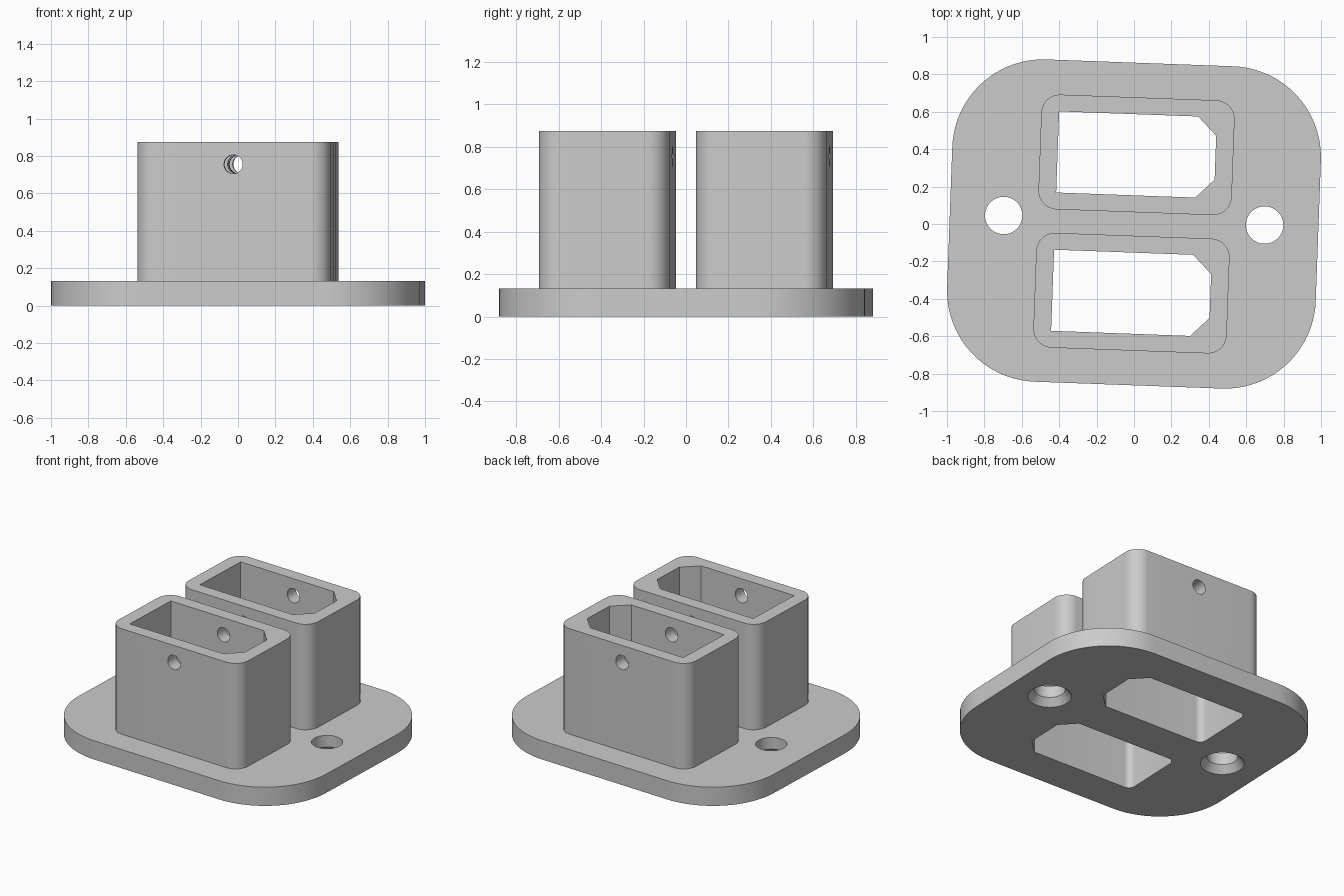
import bpy, bmesh, math
from mathutils import Matrix

cube = bpy.data.objects.get("Cube")
if cube:
    bpy.data.objects.remove(cube, do_unlink=True)

TURN = math.radians(-2.1)
PLATE_TOP, TOWER_TOP, STEP = 0.132, 0.875, 0.45
TOWER_Y = 0.37

grey = bpy.data.materials.new("light grey plastic")
grey.use_nodes = True
colour = (0.6, 0.6, 0.6, 1)
grey.diffuse_color = colour
grey.node_tree.nodes["Principled BSDF"].inputs["Base Color"].default_value = colour


def rounded(hx, hy, r, cy=0, seg=14):
    """Rounded rectangle outline, counter-clockwise."""
    pts = []
    corners = [(1, 1), (-1, 1), (-1, -1), (1, -1)]
    for q, (sx, sy) in enumerate(corners):
        for i in range(seg + 1):
            a = (q + i / seg) * math.pi / 2
            pts.append((sx * (hx - r) + r * math.cos(a),
                        cy + sy * (hy - r) + r * math.sin(a)))
    return pts


def socket(hx, hy, chamfer, cy, r=0, seg=6):
    """Rectangle with both +x corners chamfered, -x corners optionally rounded."""
    pts = [(hx, cy - hy + chamfer), (hx, cy + hy - chamfer), (hx - chamfer, cy + hy)]
    if r:
        pts += [p for p in rounded(hx, hy, r, cy, seg) if p[0] < 0]
    else:
        pts += [(-hx, cy + hy), (-hx, cy - hy)]
    return pts + [(hx - chamfer, cy - hy)]


def make(name, bm):
    bmesh.ops.recalc_face_normals(bm, faces=bm.faces)
    mesh = bpy.data.meshes.new(name)
    bm.to_mesh(mesh)
    bm.free()
    mesh.materials.append(grey)
    obj = bpy.data.objects.new(name, mesh)
    bpy.context.collection.objects.link(obj)
    return obj


def prism(name, pts, z0, z1):
    bm = bmesh.new()
    face = bm.faces.new([bm.verts.new((x, y, z0)) for x, y in pts])
    top = bmesh.ops.extrude_face_region(bm, geom=[face])["geom"]
    verts = [v for v in top if isinstance(v, bmesh.types.BMVert)]
    bmesh.ops.translate(bm, vec=(0, 0, z1 - z0), verts=verts)
    return make(name, bm)


def cone(name, r1, r2, depth, matrix):
    bm = bmesh.new()
    bmesh.ops.create_cone(bm, cap_ends=True, segments=48, radius1=r1,
                          radius2=r2, depth=depth, matrix=matrix)
    return make(name, bm)


def cut(obj, cutters):
    for c in cutters:
        c.hide_render = True
        mod = obj.modifiers.new("cut", "BOOLEAN")
        mod.operation, mod.solver, mod.object = "DIFFERENCE", "EXACT", c
    bpy.context.view_layer.update()
    graph = bpy.context.evaluated_depsgraph_get()
    mesh = bpy.data.meshes.new_from_object(obj.evaluated_get(graph))
    obj.modifiers.clear()
    obj.data = mesh


# Base plate and the two cable towers
plate = prism("base_plate", rounded(0.986, 0.862, 0.486, seg=24), 0, PLATE_TOP)
towers, cutters, plate_cutters = [], [], []

# Screw hole running through all four long tower walls
screw = cone("screw_cutter", 0.05, 0.05, 3,
             Matrix.Translation((0, 0, 0.755)) @ Matrix.Rotation(math.pi / 2, 4, "X"))
cutters.append(screw)

for side, name in ((1, "back"), (-1, "front")):
    y = side * TOWER_Y
    tower = prism(name + "_tower", rounded(0.517, 0.307, 0.1, y), PLATE_TOP, TOWER_TOP)
    upper = prism(name + "_upper_cutter", socket(0.422, 0.217, 0.1, y), 0.3, 1)
    lower = prism(name + "_lower_cutter", socket(0.436, 0.231, 0.1, y, 0.045), -0.1, STEP)
    cut(tower, [upper, lower, screw])
    towers.append(tower)
    cutters += [upper, lower]
    plate_cutters.append(lower)

# Countersunk mounting holes in the plate
for side, name in ((1, "left"), (-1, "right")):
    x = side * 0.698
    bore = cone(name + "_bore_cutter", 0.1, 0.1, 1, Matrix.Translation((x, 0.02, 0)))
    sink = cone(name + "_sink_cutter", 0.18, 0.1, 0.1, Matrix.Translation((x, 0.02, 0)))
    plate_cutters += [bore, sink]
    cutters += [bore, sink]
cut(plate, plate_cutters)

for c in cutters:
    bpy.data.objects.remove(c, do_unlink=True)

# Smooth the round corners and turn the whole part slightly
bpy.ops.object.select_all(action="DESELECT")
for obj in [plate] + towers:
    obj.data.transform(Matrix.Rotation(TURN, 4, "Z"))
    obj.select_set(True)
bpy.context.view_layer.objects.active = plate
bpy.ops.object.shade_smooth_by_angle(angle=math.radians(30))
